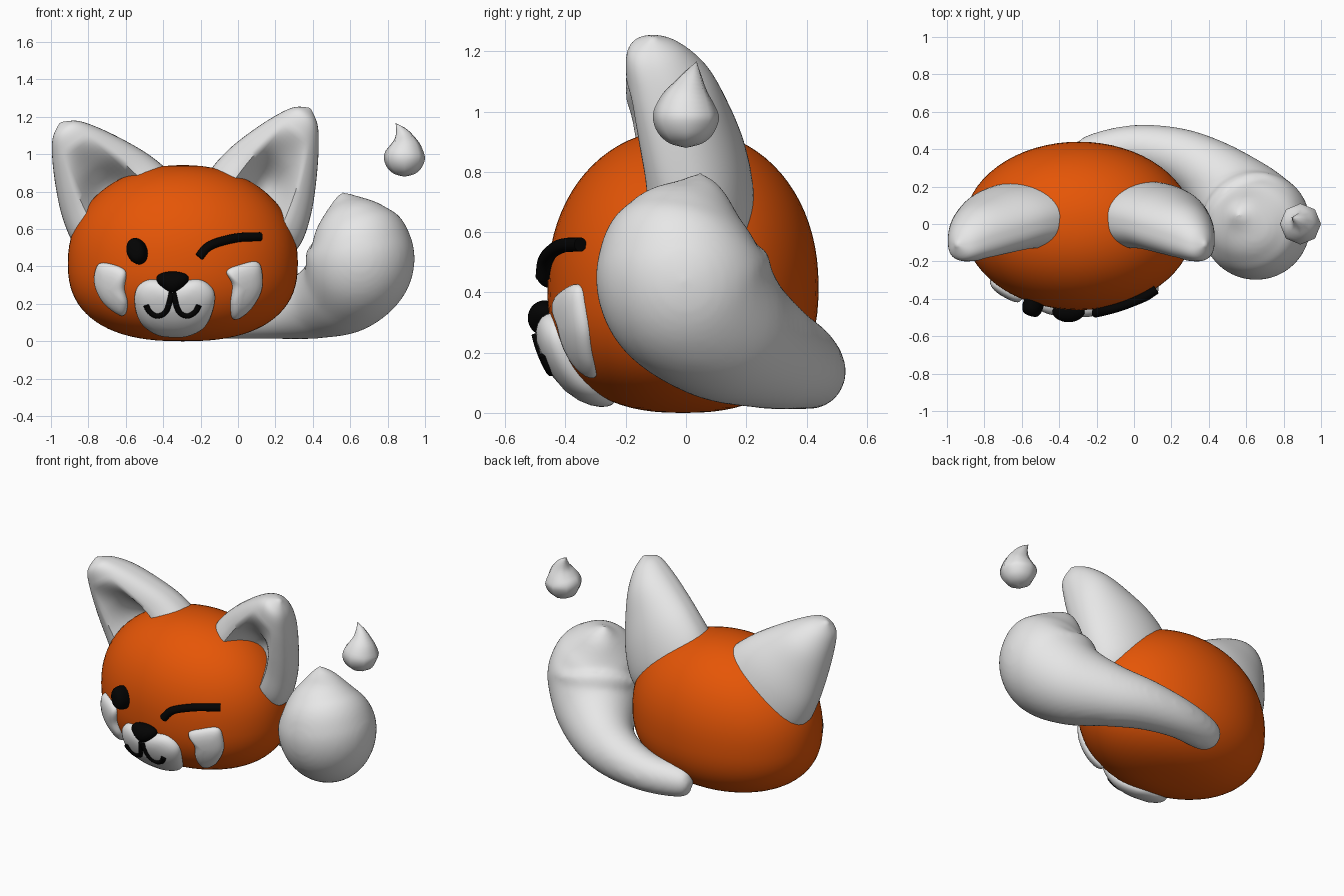
import bpy, bmesh, math
from mathutils import Vector

if "Cube" in bpy.data.objects:
    bpy.data.objects.remove(bpy.data.objects["Cube"], do_unlink=True)


def material(name, rgb):
    m = bpy.data.materials.new(name)
    m.use_nodes = True
    m.diffuse_color = (*rgb, 1)
    m.node_tree.nodes["Principled BSDF"].inputs["Base Color"].default_value = (*rgb, 1)
    return m


ORANGE = material("orange fur", (0.79, 0.092, 0.002))
WHITE = material("white fur", (0.8, 0.8, 0.8))
BLACK = material("black", (0.001, 0.001, 0.001))

# Body shape: rounded ellipsoid, (height, roundness power) above and below its middle
MID = Vector((-0.295, -0.01, 0.42))
RX, RY = 0.615, 0.45
UPPER, LOWER = (0.522, 2.12), (0.42, 2.45)


def finish(name, bm, mat):
    bmesh.ops.recalc_face_normals(bm, faces=bm.faces[:])
    mesh = bpy.data.meshes.new(name)
    bm.to_mesh(mesh)
    bm.free()
    mesh.materials.append(mat)
    obj = bpy.data.objects.new(name, mesh)
    bpy.context.collection.objects.link(obj)
    bpy.ops.object.select_all(action='DESELECT')
    obj.select_set(True)
    bpy.context.view_layer.objects.active = obj
    bpy.ops.object.shade_smooth_by_angle(angle=math.radians(60))
    return obj


def skin(name, rings, mat):
    """Bridge a row of equal rings and close both ends."""
    bm = bmesh.new()
    rows = [[bm.verts.new(p) for p in ring] for ring in rings]
    n = len(rows[0])
    for a, b in zip(rows, rows[1:]):
        for i in range(n):
            j = (i + 1) % n
            bm.faces.new((a[i], a[j], b[j], b[i]))
    bm.faces.new(rows[0])
    bm.faces.new(rows[-1])
    return finish(name, bm, mat)


def spline(keys, steps, closed=False):
    """Catmull-Rom curve through keys of any dimension."""
    keys = [Vector(k) for k in keys]
    pts = [keys[-1]] + keys + keys[:2] if closed else [keys[0]] + keys + [keys[-1]]
    out = []
    for a, b, c, d in zip(pts, pts[1:], pts[2:], pts[3:]):
        for s in range(steps):
            t = s / steps
            out.append(b + (c - a) * (t / 2) + (a * 2 - b * 5 + c * 4 - d) * (t * t / 2)
                       + (b * 3 - a - c * 3 + d) * (t ** 3 / 2))
    return out if closed else out + [keys[-1]]


def tube(name, path, mat, segs=32):
    """Sweep a circle along (x, y, z, radius) samples."""
    pts = [Vector(p[:3]) for p in path]
    side, rings = None, []
    for i, p in enumerate(pts):
        d = (pts[min(i + 1, len(pts) - 1)] - pts[max(i - 1, 0)]).normalized()
        if side is None:
            side = d.orthogonal()
        side = (side - d * side.dot(d)).normalized()
        up, r = d.cross(side), max(path[i][3], 0.002)
        angles = [math.tau * k / segs for k in range(segs)]
        rings.append([p + (side * math.cos(a) + up * math.sin(a)) * r for a in angles])
    return skin(name, rings, mat)


def on_face(x, z, lift):
    """Point on the front of the body, raised along the surface normal."""
    e, v = (x - MID.x) / RX, z - MID.z
    height, power = UPPER if v > 0 else LOWER
    k = max(1 - (abs(v) / height) ** power, 0) ** (2 / power)
    depth = math.sqrt(max(k - e * e, 0.01))
    normal = Vector((e / RX, -depth / RY, v / height ** 2)).normalized()
    return Vector((x, MID.y - RY * depth, z)) + normal * lift


def patch(name, outline, height, mat):
    """Domed patch that follows the body."""
    edge = spline(outline, 6, True)
    c = sum(edge, Vector((0, 0))) / len(edge)
    rings = [[on_face(*p, -0.03) for p in edge]]
    for s in (1, 0.99, 0.96, 0.91, 0.83, 0.7, 0.5, 0.25, 0.02):
        lift = height * math.sqrt(1 - s ** 4)
        rings.append([on_face(*(c + (p - c) * s), lift) for p in edge])
    return skin(name, rings, mat)


def stroke(name, points, radius, lift):
    line = [on_face(*p, lift) for p in spline(points, 8)]
    return tube(name, [(*p, radius) for p in line], BLACK, 12)


def ball(name, centre, size, mat, shape):
    bm = bmesh.new()
    bmesh.ops.create_uvsphere(bm, u_segments=64, v_segments=40, radius=1)
    for v in bm.verts:
        shape(v.co)
        v.co = Vector(c + a * s for c, a, s in zip(centre, v.co, size))
    return finish(name, bm, mat)


# Body
def round_body(co):
    height, power = UPPER if co.z > 0 else LOWER
    flat = math.hypot(co.x, co.y)
    grow = flat ** (2 / power - 1) if flat > 1e-4 else 1
    co.x, co.y = co.x * grow, co.y * grow
    co.z = math.copysign(abs(co.z) ** (2 / power) * height, co.z)


ball("body", MID, (RX, RY, 1), ORANGE, round_body)


# Ears: tapered loft with a hollow pressed into the front
def ear(name, base, tip, across):
    keys = [(-0.2, 0.29, 0.175, 0.04, 0.21), (0, 0.31, 0.19, 0.035, 0.23),
            (0.25, 0.28, 0.18, 0.02, 0.2), (0.5, 0.222, 0.165, -0.015, 0.08),
            (0.75, 0.148, 0.14, -0.058, 0), (0.92, 0.08, 0.09, -0.1, 0),
            (1, 0.008, 0.008, -0.11, 0)]
    base, tip, across = Vector(base), Vector(tip), Vector(across)
    rings = []
    for t, width, depth, y, dent in spline(keys, 6):
        mid, ring = base + (tip - base) * t, []
        for k in range(64):
            c, s = math.cos(math.tau * k / 64), math.sin(math.tau * k / 64)
            p = mid + across * (width * c)
            if s >= 0:
                off = depth * s
            else:
                hollow = max(0, 1 - (c / 0.57) ** 2) ** 1.2
                off = -depth * (-s) ** 0.7 + max(dent, 0) * hollow
            ring.append(Vector((p.x, y + off, p.y)))
        rings.append(ring)
    return skin(name, rings, WHITE)


ear("left_ear", (0.095, 0.72), (0.385, 1.245), (-0.8, 0.6))
ear("right_ear", (-0.615, 0.705), (-0.95, 1.168), (0.85, 0.59))

# Tail: curls from behind the body to a fat upright tip
tail = tube("tail", spline([
    (-0.29, 0.355, 0.12, 0), (-0.28, 0.36, 0.12, 0.075), (-0.2, 0.385, 0.12, 0.102),
    (0, 0.41, 0.132, 0.12), (0.22, 0.368, 0.16, 0.15), (0.405, 0.27, 0.198, 0.188),
    (0.56, 0.125, 0.278, 0.248), (0.643, 0.01, 0.4, 0.292), (0.645, -0.01, 0.52, 0.28),
    (0.61, 0.01, 0.63, 0.215), (0.575, 0.04, 0.73, 0.105), (0.55, 0.05, 0.805, 0)], 8),
    WHITE, 48)
# Fuse the inside of the bend into one soft surface
remesh = tail.modifiers.new("fuse", 'REMESH')
remesh.mode = 'VOXEL'
remesh.voxel_size = 0.016
remesh.use_smooth_shade = True
soften = tail.modifiers.new("soften", 'SMOOTH')
soften.factor = 0.5
soften.iterations = 16

# Floating droplet
tube("droplet", spline([
    (0.89, 0, 0.88, 0), (0.89, 0, 0.895, 0.055), (0.89, 0, 0.93, 0.093),
    (0.89, 0, 0.985, 0.11), (0.892, 0.005, 1.04, 0.088), (0.885, 0.015, 1.09, 0.052),
    (0.868, 0.025, 1.13, 0.026), (0.843, 0.035, 1.165, 0)], 4), WHITE, 8)

# Cheeks and muzzle
patch("left_cheek", [(-0.06, 0.375), (0.02, 0.412), (0.1, 0.425), (0.125, 0.37), (0.12, 0.27),
                     (0.055, 0.165), (-0.025, 0.12), (-0.04, 0.2), (-0.03, 0.3)], 0.038, WHITE)
patch("right_cheek", [(-0.757, 0.385), (-0.72, 0.42), (-0.605, 0.38), (-0.607, 0.28),
                      (-0.59, 0.2), (-0.615, 0.14), (-0.71, 0.205), (-0.76, 0.3)], 0.038, WHITE)
patch("muzzle", [(-0.55, 0.2), (-0.54, 0.285), (-0.47, 0.33), (-0.34, 0.315),
                 (-0.21, 0.33), (-0.135, 0.28), (-0.128, 0.2), (-0.17, 0.095),
                 (-0.25, 0.045), (-0.34, 0.035), (-0.44, 0.05), (-0.52, 0.11)], 0.06, WHITE)


# Nose: narrower towards the bottom
def narrow_below(co):
    co.x *= 0.76 + 0.34 * co.z


ball("nose", (-0.35, -0.47, 0.315), (0.105, 0.055, 0.058), BLACK, narrow_below)

# Eyes and mouth
oval = [math.tau * k / 8 for k in range(8)]
patch("open_eye", [(-0.535 + 0.052 * math.cos(a) - 0.008 * math.sin(a), 0.48 + 0.069 * math.sin(a))
                   for a in oval], 0.072, BLACK)
stroke("winking_eye", [(-0.21, 0.45), (-0.15, 0.51), (-0.016, 0.548), (0.108, 0.554)], 0.024, 0.021)
for side, name in ((-1, "right_mouth"), (1, "left_mouth")):
    stroke(name, [(-0.347 + side * x, z) for x, z in
                  ((0.133, 0.22), (0.113, 0.188), (0.073, 0.17), (0.03, 0.195), (0.003, 0.28))],
           0.016, 0.055)
